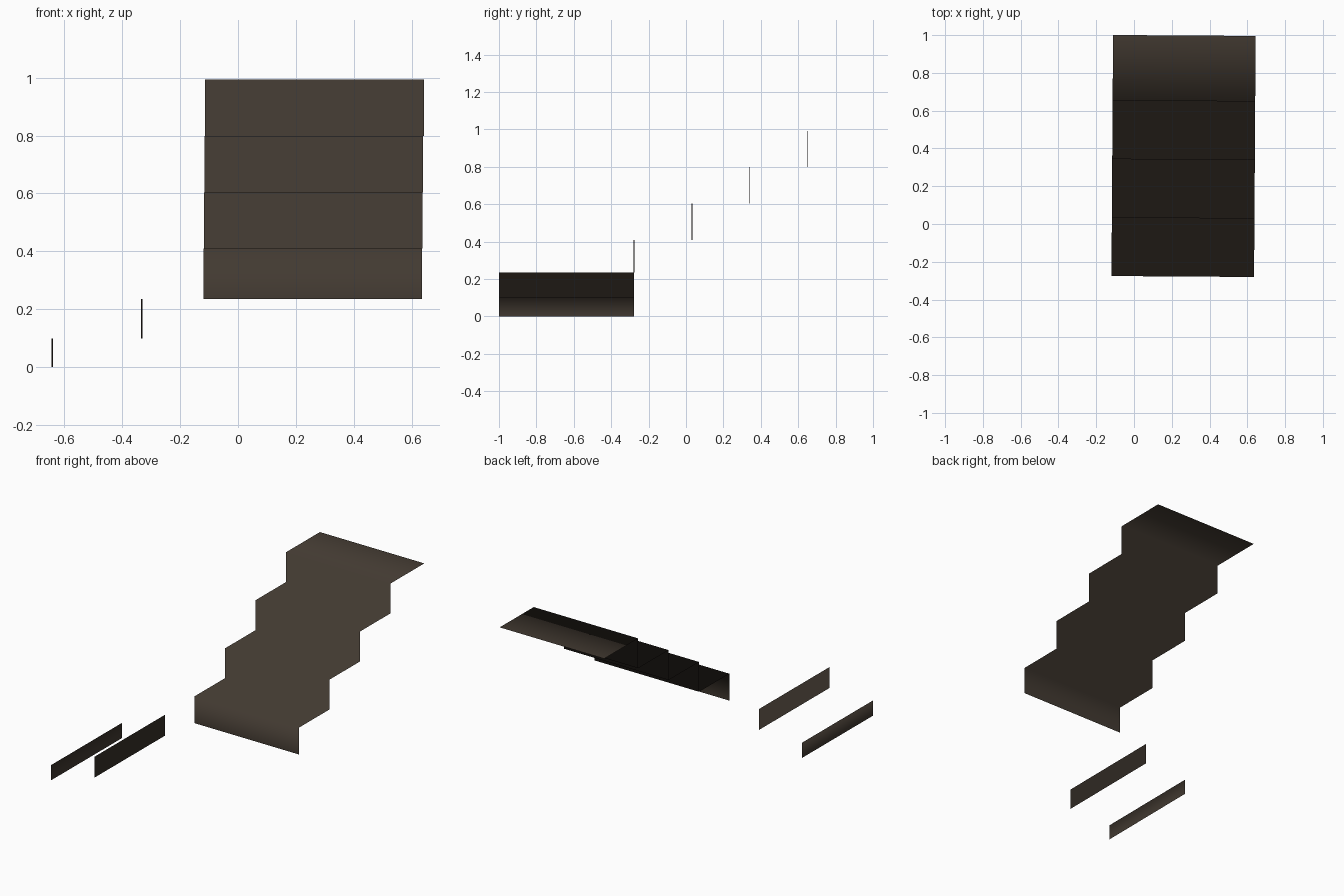
import bpy, math
from mathutils import Vector

if "Cube" in bpy.data.objects:
    bpy.data.objects.remove(bpy.data.objects["Cube"])

TILT = -0.0065  # the whole stair is turned very slightly about z

mat = bpy.data.materials.new("dark brown wood")
mat.diffuse_color = (0.055, 0.042, 0.031, 1)
mat.use_nodes = True
mat.node_tree.nodes["Principled BSDF"].inputs["Base Color"].default_value = mat.diffuse_color


def sweep(name, profile, width, origin, turn, normals=None):
    """Sheet from a (run, height) profile, swept sideways; run goes along +y before turning."""
    c, s = math.cos(turn), math.sin(turn)

    def place(x, y, z):
        return (c * x - s * y, s * x + c * y, z)

    verts, vnormals = [], []
    for i, (run, z) in enumerate(profile):
        for side in (-width / 2, width / 2):
            verts.append(Vector(place(side, run, z)) + Vector(origin))
            if normals:
                vnormals.append(Vector(place(0, *normals[i])).normalized())
    faces = [(2 * i, 2 * i + 1, 2 * i + 3, 2 * i + 2) for i in range(len(profile) - 1)]
    me = bpy.data.meshes.new(name)
    me.from_pydata(verts, [], faces)
    me.materials.append(mat)
    me.update()
    me.shade_smooth()
    if normals:
        me.normals_split_custom_set_from_vertices(vnormals)
    ob = bpy.data.objects.new(name, me)
    bpy.context.collection.objects.link(ob)
    return ob


# upper flight: four risers with treads, softly shaded as one folded sheet
runs = [-0.278, 0.031, 0.341, 0.651, 0.998]
heights = [0.235, 0.41, 0.604, 0.799, 0.993]
profile = [(runs[0], heights[0])]
for i in range(4):
    profile += [(runs[i], heights[i + 1]), (runs[i + 1], heights[i + 1])]
nose = (-1, 1)
sweep("upper_flight", profile, 0.755, (0.26, 0, 0), TILT,
      [(-1, 0)] + [nose] * (len(profile) - 2) + [(0, 1)])

# lower flight: two loose risers facing left
for name, x, z0, z1, low in (("lower_riser_1", -0.642, 0, 0.099, (-1, 0)),
                             ("lower_riser_2", -0.332, 0.099, 0.235, nose)):
    sweep(name, [(0, z0), (0, z1)], 0.722, (x, -0.639, 0),
          -math.pi / 2 + TILT, [low, nose])
